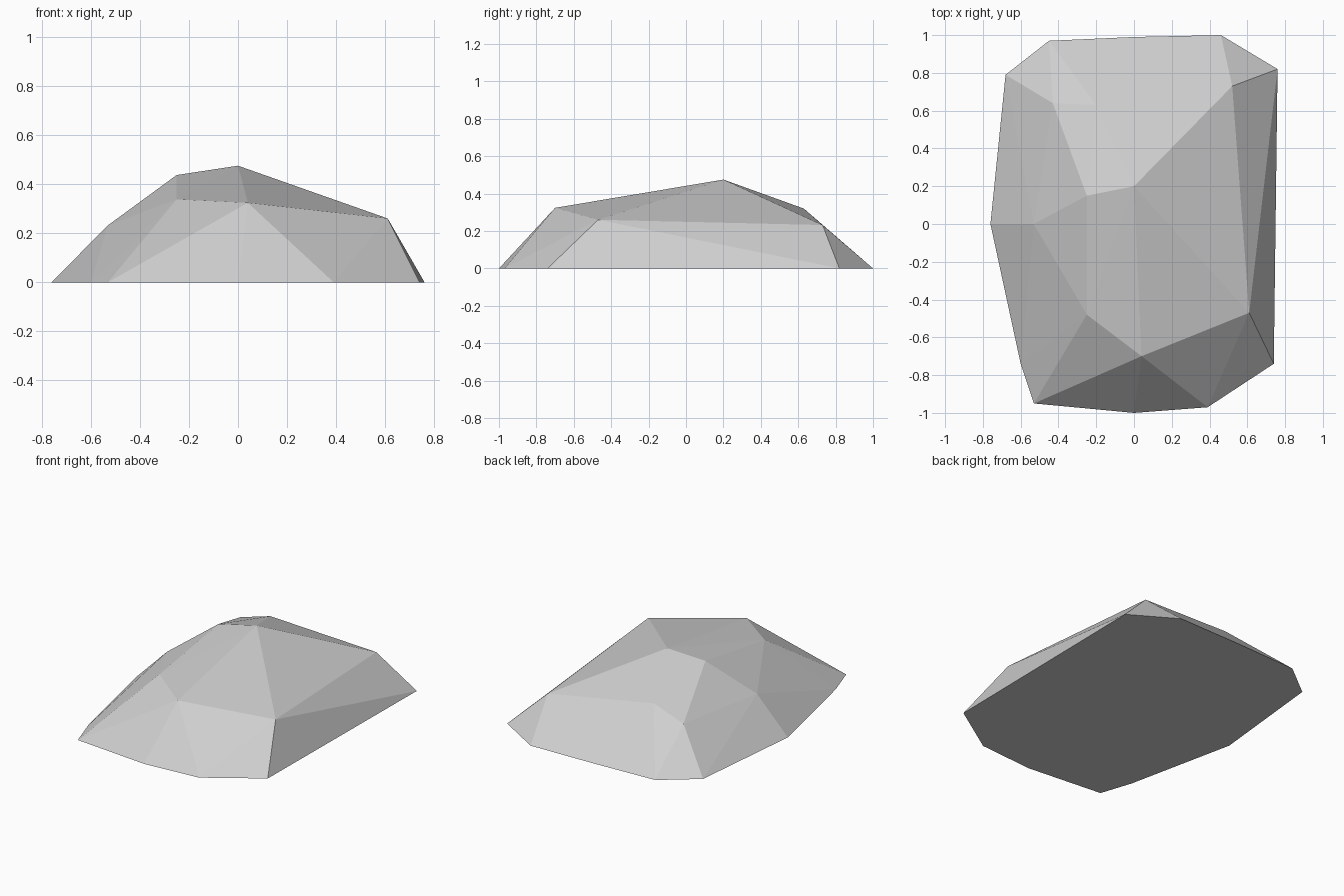
import bpy
import bmesh
import math

cube = bpy.data.objects.get("Cube")
if cube:
    bpy.data.objects.remove(cube, do_unlink=True)

# Ground outline, counter-clockwise
outline = [(.76, .82), (.46, 1), (0, .99), (-.45, .97), (-.68, .79), (-.76, 0),
           (-.6, -.74), (-.53, -.95), (0, -1), (.39, -.97), (.74, -.74)]

# Chiselled corners of the upper surface
corners = {
    "peak": (0, .2, .475),
    "left_shoulder": (-.25, .15, .437),
    "front_ridge": (-.25, -.48, .338),
    "front_brow": (.04, -.7, .324),
    "front_corner": (.61, -.47, .26),
    "back_corner": (.52, .73, .232),
    "back_ridge": (-.2, .63, .32),
    "back_shoulder": (-.43, .64, .248),
    "side_knuckle": (-.53, 0, .232),
}

# Faceted boulder skin wrapped around the corners
bm = bmesh.new()
for x, y in outline:
    bm.verts.new((x, y, 0))
for corner in corners.values():
    bm.verts.new(corner)
bmesh.ops.convex_hull(bm, input=bm.verts[:])
loose = [v for v in bm.verts if not v.link_faces]
bmesh.ops.delete(bm, geom=loose, context='VERTS')

# Merge the flat underside into one face
bm.normal_update()
under = [f for f in bm.faces if all(v.co.z == 0 for v in f.verts)]
bmesh.ops.dissolve_faces(bm, faces=under)
bmesh.ops.recalc_face_normals(bm, faces=bm.faces[:])

mesh = bpy.data.meshes.new("boulder")
bm.to_mesh(mesh)
bm.free()
boulder = bpy.data.objects.new("boulder", mesh)
bpy.context.collection.objects.link(boulder)

# Stone colour
stone = bpy.data.materials.new("grey_stone")
stone.use_nodes = True
grey = (.62, .62, .62, 1)
stone.diffuse_color = grey
stone.node_tree.nodes["Principled BSDF"].inputs["Base Color"].default_value = grey
mesh.materials.append(stone)
